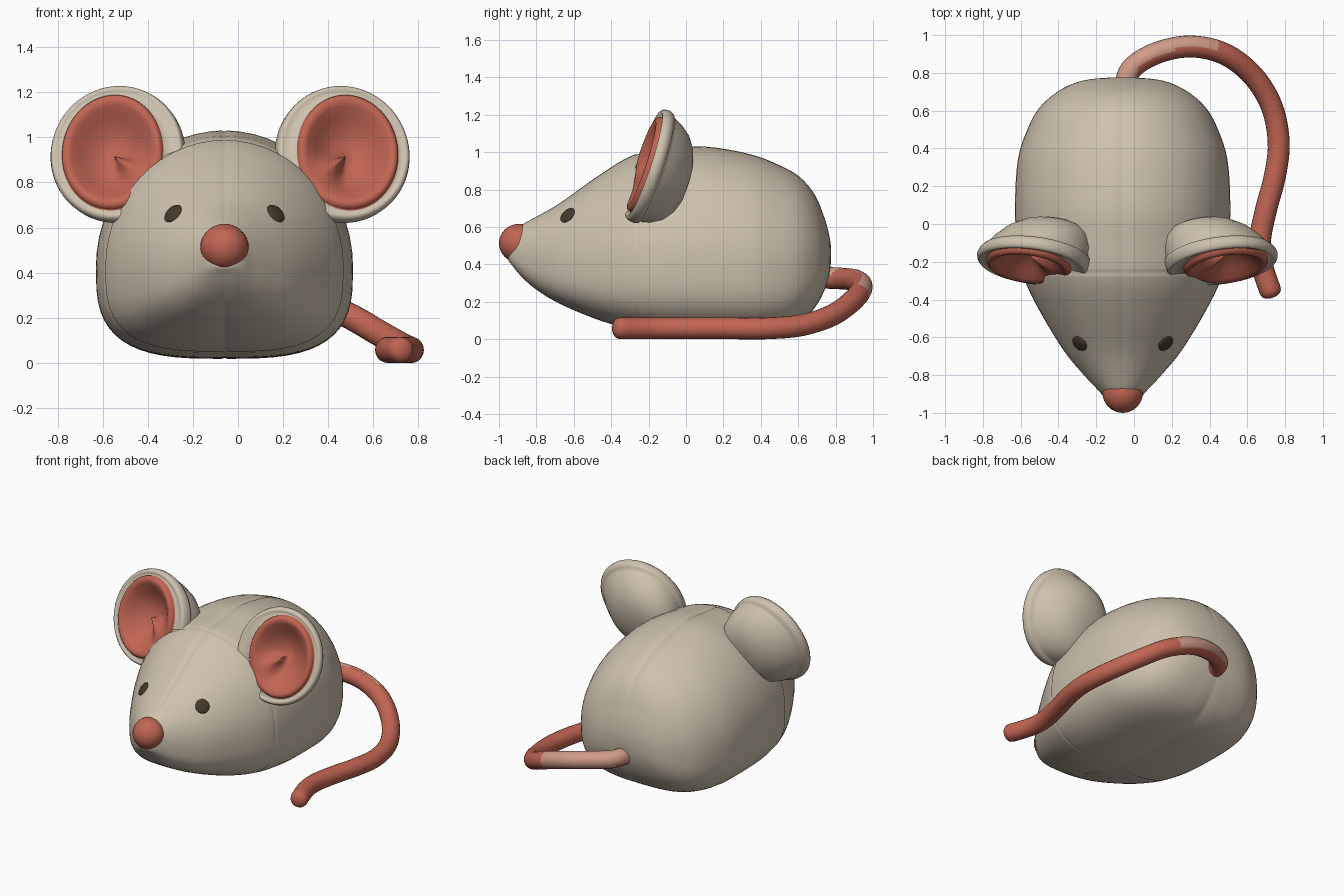
import bpy, bmesh, math
from mathutils import Vector, Matrix
from mathutils.bvhtree import BVHTree

if "Cube" in bpy.data.objects:
    bpy.data.objects.remove(bpy.data.objects["Cube"])

CX = -0.06  # body centre line


def material(name, rgb):
    m = bpy.data.materials.new(name)
    m.diffuse_color = (*rgb, 1)
    m.use_nodes = True
    m.node_tree.nodes["Principled BSDF"].inputs["Base Color"].default_value = m.diffuse_color
    return m


FELT = material("warm grey felt", (0.62, 0.54, 0.425))
RED = material("dusty red", (0.53, 0.13, 0.085))
PINK = material("pale pink", (0.63, 0.33, 0.25))
DARK = material("dark brown", (0.06, 0.04, 0.025))


def spline(pts, t):
    """Catmull-Rom point at parameter t through a list of tuples."""
    n = len(pts) - 1
    i = min(int(t), n - 1)
    f = t - i
    p = [pts[max(0, min(n, i + k))] for k in (-1, 0, 1, 2)]
    return [0.5 * (2 * b + (c - a) * f + (2 * a - 5 * b + 4 * c - d) * f * f
                   + (3 * b - a - 3 * c + d) * f ** 3) for a, b, c, d in zip(*p)]


def finish(name, bm, mats, rule=None):
    bmesh.ops.recalc_face_normals(bm, faces=bm.faces[:])
    bm.normal_update()
    for f in bm.faces:
        f.smooth = True
        if rule:
            f.material_index = rule(f)
    me = bpy.data.meshes.new(name)
    bm.to_mesh(me)
    for m in mats:
        me.materials.append(m)
    ob = bpy.data.objects.new(name, me)
    bpy.context.collection.objects.link(ob)
    return ob


def loft(rings, index_of=None):
    """Skin a list of rings into a closed surface."""
    bm = bmesh.new()
    vs = [[bm.verts.new(p) for p in r] for r in rings]
    for k, (a, b) in enumerate(zip(vs, vs[1:])):
        for j in range(len(a)):
            f = bm.faces.new((a[j - 1], a[j], b[j], b[j - 1]))
            if index_of:
                f.material_index = index_of(k)
    bm.faces.new(vs[0])
    cap = bm.faces.new(vs[-1])
    if index_of:
        cap.material_index = index_of(len(rings))
    return bm


# Body: y, half width, top z, bottom z
stations = [
    (-.95, .05, .52, .42), (-.93, .085, .56, .395), (-.88, .13, .61, .335),
    (-.80, .205, .655, .265), (-.67, .312, .73, .187), (-.46, .44, .88, .10),
    (-.28, .525, .985, .052), (-.10, .56, 1.015, .028), (.10, .57, 1.03, .02),
    (.34, .555, .99, .02), (.50, .505, .93, .04), (.61, .445, .866, .09),
    (.69, .36, .77, .17), (.74, .27, .65, .26), (.765, .18, .56, .34),
    (.776, .06, .49, .42)]
SEAM = 6.12
ts = sorted([i / 4 for i in range(61)] + [SEAM - .07, SEAM, SEAM + .07])
top, bot = math.pi / 2, -math.pi / 2
angles = sorted([bot + i * math.pi / 28 for i in range(56)]
                + [top - .02, top + .02, bot + .003, bot + 2 * math.pi - .003])


def body_ring(t):
    y, w, zt, zb = spline(stations, t)
    zm = zb + .4 * (zt - zb)
    ring = []
    for a in angles:
        c, s = math.cos(a), math.sin(a)
        e = 1.0 if s >= 0 else 2 / 3.1
        h = zt - zm if s >= 0 else zm - zb
        g = .99 if t == SEAM or abs(c) < 1e-6 else 1.0   # seam grooves
        ring.append(Vector((CX + g * w * math.copysign(abs(c) ** e, c), y,
                            zm + g * h * math.copysign(abs(s) ** e, s))))
    return ring


bm = loft([body_ring(t) for t in ts])
bmesh.ops.recalc_face_normals(bm, faces=bm.faces[:])
surface = BVHTree.FromBMesh(bm)
finish("body", bm, [FELT])


# Nose and eyes
def ball(name, matrix, mat):
    b = bmesh.new()
    bmesh.ops.create_uvsphere(b, u_segments=32, v_segments=16, radius=1, matrix=matrix)
    finish(name, b, [mat])


ball("nose", Matrix.LocRotScale(Vector((CX, -.892, .513)), None, Vector((.107, .108, .104))), RED)
for side, s in (("left", -1), ("right", 1)):
    loc, nor, _, _ = surface.find_nearest(Vector((CX + s * .23, -.635, .665)))
    ball(side + "_eye", Matrix.LocRotScale(loc, nor.to_track_quat('Z', 'Y'),
                                           Vector((.045, .047, .014))), DARK)

# Ears: radius factor and depth, from the back of the bowl round the rim to the lining
ear_profile = [(.02, .232), (.2, .23), (.4, .22), (.6, .195), (.77, .15), (.88, .09),
               (.92, .05), (.935, .035), (.97, .032), (.995, .015), (1, -.005), (.985, -.025),
               (.95, -.037), (.91, -.035), (.88, -.02),
               (.87, -.035), (.84, -.05), (.78, -.055), (.7, -.04), (.55, 0),
               (.38, .04), (.2, .06), (.02, .066)]
LINING = 14


def ear(name, s, centre):
    yaw, tilt = math.radians(8), math.radians(18)
    u = Vector((s * math.cos(yaw), math.sin(yaw), 0))
    flat = Vector((-s * math.sin(yaw), math.cos(yaw), 0))
    up = Vector((0, 0, 1))
    back = flat * math.cos(tilt) - up * math.sin(tilt)
    v = flat * math.sin(tilt) + up * math.cos(tilt)
    rings = []
    for k, (r, d) in enumerate(ear_profile):
        inside = k >= LINING
        ru, rv, shift = (.258, .305, .018) if inside else (.298, .315, -.4 * max(d, 0))
        ring = []
        for i in range(64):
            a = i * math.tau / 64
            # the lining is pinched forward where the ear meets the head
            fold = math.exp(-((a - math.radians(215)) / .5) ** 2) if inside else 0
            depth = d * (1 - .8 * fold) - .035 * fold * (1 - r * .5) * min(1, 2 * r)
            drop = 0 if inside else -.12 * max(d, 0)
            ring.append(centre + back * depth + u * (shift + ru * r * math.cos(a))
                        + v * (drop + rv * r * math.sin(a)))
        rings.append(ring)
    finish(name, loft(rings, lambda k: int(k >= LINING)), [FELT, RED])


ear("left_ear", -1, Vector((-.535, -.19, .925)))
ear("right_ear", 1, Vector((.465, -.19, .925)))

# Tail: tube swept along a path, resting on the floor
tail_path = [(-.05, .70, .33), (-.015, .82, .325), (.12, .905, .315), (.3, .94, .28),
             (.48, .90, .215), (.63, .785, .13), (.73, .62, .075), (.766, .43, .058),
             (.745, .25, .058), (.70, .08, .058), (.668, -.08, .058), (.675, -.21, .058),
             (.735, -.39, .058)]
rings = []
steps = [i / 6 for i in range(70)] + [11.7, 11.8, 11.87, 11.92, 11.96, 11.985, 12]
for t in steps:
    p = Vector(spline(tail_path, t))
    d = (Vector(spline(tail_path, min(t + .02, 12)))
         - Vector(spline(tail_path, max(t - .02, 0)))).normalized()
    side = d.cross(Vector((0, 0, 1))).normalized()
    upv = side.cross(d)
    r = .058 * math.sqrt(max(.03, 1 - max(0, (t - 11.7) / .3) ** 2))
    rings.append([p + side * r * math.cos(a) + upv * r * math.sin(a)
                  for a in (i * math.tau / 20 for i in range(20))])


def tail_colour(f):
    # faded patch on the outer upper side near the root
    c, n = f.calc_center_median(), f.normal
    return int((c.x < .02 and n.z > -.3) or (c.x < .44 and n.y + .5 * n.z > .25 + .6 * max(c.x, 0)))


finish("tail", loft(rings), [RED, PINK], tail_colour)
